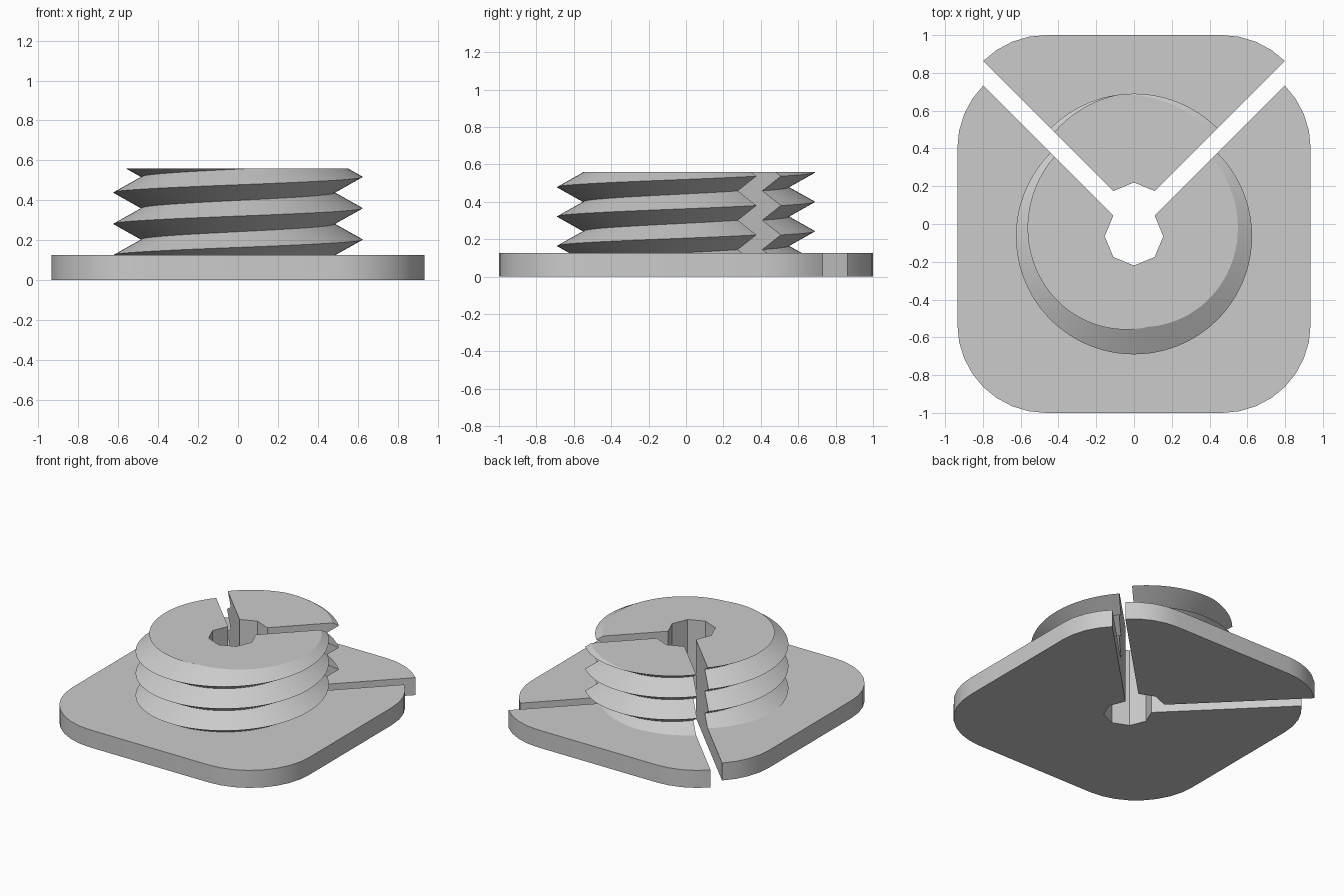
import bpy
import bmesh
from math import cos, sin, pi, radians
from mathutils import Vector

if "Cube" in bpy.data.objects:
    bpy.data.objects.remove(bpy.data.objects["Cube"])

HALF = 0.935          # half width of the square plate
CORNER = HALF / 2     # plate corner radius
PLATE_TOP, TOP = 0.125, 0.56
HOLE = 0.155          # octagonal hole radius
CREST, ROOT, PITCH, LEAD_IN = 0.625, 0.485, 0.157, 0.203
GAP = 0.13            # distance the wedge is moved out
ARC = 8               # segments per plate corner

grey = bpy.data.materials.new("light grey")
grey.use_nodes = True
colour = (0.6, 0.6, 0.6, 1)
grey.diffuse_color = colour
grey.node_tree.nodes["Principled BSDF"].inputs["Base Color"].default_value = colour


def finish(bm, name, y):
    """Turn a bmesh into a shaded object moved along y."""
    bmesh.ops.recalc_face_normals(bm, faces=bm.faces)
    mesh = bpy.data.meshes.new(name)
    bm.to_mesh(mesh)
    bm.free()
    mesh.materials.append(grey)
    obj = bpy.data.objects.new(name, mesh)
    obj.location.y = y
    bpy.context.collection.objects.link(obj)
    bpy.ops.object.select_all(action="DESELECT")
    obj.select_set(True)
    bpy.context.view_layer.objects.active = obj
    bpy.ops.object.shade_smooth_by_angle(angle=radians(20))


def polar(r, a, z=0.0):
    return Vector((r * cos(a), r * sin(a), z))


def hole_radius(a):
    """Distance from the axis to the octagon side at angle a."""
    return HOLE * cos(pi / 8) / cos(a % (pi / 4) - pi / 8)


def plate(name, first, last, y):
    """Rounded square slab between two diagonals, numbered by corner."""
    step = ARC + 1
    points = []
    for g in range(step * first + ARC // 2, step * last + ARC // 2 + 1):
        corner, i = divmod(g, step)
        centre = polar((HALF - CORNER) * 2 ** 0.5, pi / 4 + corner * pi / 2)
        points.append(centre + polar(CORNER, (corner + i / ARC) * pi / 2))
    for k in range(2 * last + 1, 2 * first, -1):
        points.append(polar(HOLE, k * pi / 4))
    bm = bmesh.new()
    face = bm.faces.new([bm.verts.new(p) for p in points])
    new = bmesh.ops.extrude_face_region(bm, geom=[face])["geom"]
    verts = [v for v in new if isinstance(v, bmesh.types.BMVert)]
    bmesh.ops.translate(bm, verts=verts, vec=(0, 0, PLATE_TOP))
    finish(bm, name, y)


def thread(name, first, last, y):
    """Sector of a V-threaded tube, swept tall and then trimmed flat."""
    bm = bmesh.new()
    steps = 24 * (last - first)
    rings = []
    for s in range(steps + 1):
        a = pi / 4 + first * pi / 2 + s * pi / 48
        outer = []
        for j in range(-5, 7):
            z = LEAD_IN + PITCH * (a / (2 * pi) + j / 2)
            outer.append(polar(ROOT if j % 2 else CREST, a, z))
        inner = [polar(hole_radius(a), a, p.z) for p in (outer[-1], outer[0])]
        rings.append([bm.verts.new(p) for p in outer + inner])
    for r0, r1 in zip(rings, rings[1:]):
        for i in range(len(r0)):
            bm.faces.new((r0[i - 1], r1[i - 1], r1[i], r0[i]))
    bm.faces.new(rings[0])
    bm.faces.new(rings[-1][::-1])
    for z, up in ((PLATE_TOP, -1), (TOP, 1)):
        cut = bmesh.ops.bisect_plane(
            bm, geom=bm.verts[:] + bm.edges[:] + bm.faces[:],
            plane_co=(0, 0, z), plane_no=(0, 0, up), clear_outer=True)
        edges = [e for e in cut["geom_cut"] if isinstance(e, bmesh.types.BMEdge)]
        bmesh.ops.edgeloop_fill(bm, edges=edges)
    finish(bm, name, y)


# Three-quarter body at the front and the loose quarter wedge at the back
for label, first, last, y in (("main", 1, 4, -GAP / 2), ("wedge", 0, 1, GAP / 2)):
    plate(label + "_plate", first, last, y)
    thread(label + "_thread", first, last, y)
